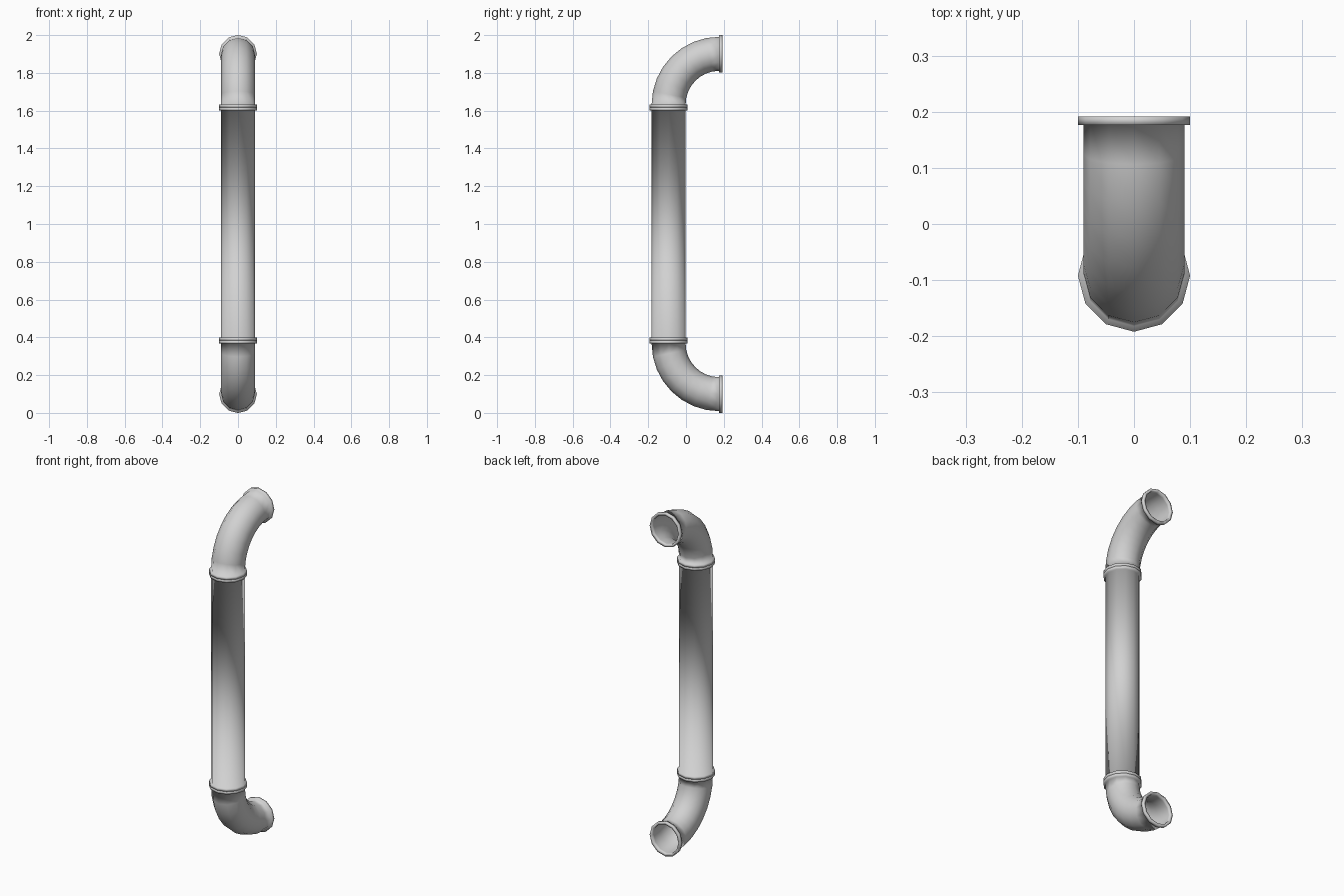
import bpy, bmesh
from math import sin, cos, pi
from mathutils import Vector

cube = bpy.data.objects.get("Cube")
if cube:
    bpy.data.objects.remove(cube, do_unlink=True)

SIDES = 12
PIPE, FLANGE, BORE = 0.09, 0.1, 0.085
AXIS_Y, BACK_Y = -0.092, 0.192      # pipe axis and wall plane
JOINT, THICK = 0.617, 0.016         # joint height from the middle, flange thickness
BEND = BACK_Y - THICK - AXIS_Y

paint = bpy.data.materials.new("light grey")
paint.use_nodes = True
grey = (0.64, 0.64, 0.64, 1)
paint.diffuse_color = grey
paint.node_tree.nodes["Principled BSDF"].inputs["Base Color"].default_value = grey


def tube(name, stations, flip=1):
    """Skin a closed chain of rings; each station is (y, height, turn, radius)."""
    bm = bmesh.new()
    rings = []
    for y, h, turn, r in stations:
        ring = []
        for i in range(SIDES):
            a = 2 * pi * i / SIDES
            side = r * sin(a)
            ring.append(bm.verts.new(Vector((r * cos(a), y - side * cos(turn),
                                             1 + flip * (h + side * sin(turn))))))
        rings.append(ring)
    for k, ring in enumerate(rings):
        following = rings[(k + 1) % len(rings)]
        for i in range(SIDES):
            j = (i + 1) % SIDES
            bm.faces.new((ring[i], ring[j], following[j], following[i]))
    bmesh.ops.recalc_face_normals(bm, faces=bm.faces)
    for face in bm.faces:
        face.smooth = True
    mesh = bpy.data.meshes.new(name)
    bm.to_mesh(mesh)
    bm.free()
    mesh.materials.append(paint)
    obj = bpy.data.objects.new(name, mesh)
    bpy.context.collection.objects.link(obj)


# Straight pipe with a flange at each end
lip = JOINT - THICK
outline = [(-JOINT, BORE), (-JOINT, FLANGE), (-lip, FLANGE), (-lip, PIPE),
           (lip, PIPE), (lip, FLANGE), (JOINT, FLANGE), (JOINT, BORE)]
tube("straight_pipe", [(AXIS_Y, h, 0, r) for h, r in outline])


# Hollow elbows with a flange at the joint and at the open back end
def bend(radius, steps=8):
    path = []
    for k in range(steps + 1):
        t = pi / 2 * k / steps
        path.append((AXIS_Y + BEND * (1 - cos(t)), JOINT + THICK + BEND * sin(t), t, radius))
    return path


top = JOINT + THICK
end_h = top + BEND
elbow = [(AXIS_Y, JOINT, 0, BORE), (AXIS_Y, JOINT, 0, FLANGE), (AXIS_Y, top, 0, FLANGE)]
elbow += bend(PIPE)
elbow += [(BACK_Y - THICK, end_h, pi / 2, FLANGE), (BACK_Y, end_h, pi / 2, FLANGE),
          (BACK_Y, end_h, pi / 2, BORE)]
elbow += reversed(bend(BORE))
tube("upper_elbow", elbow)
tube("lower_elbow", elbow, -1)
